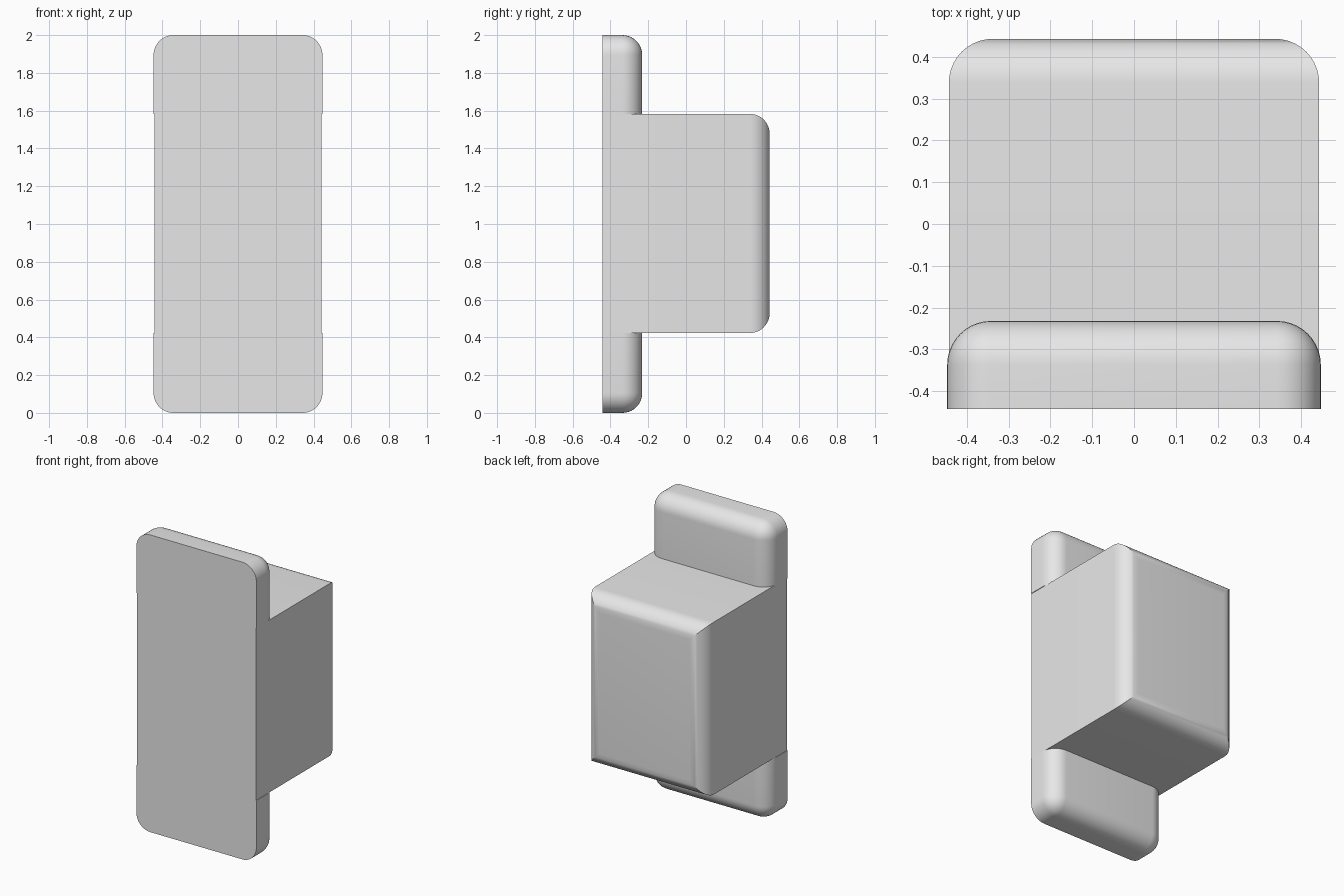
import bpy, bmesh
from mathutils import Vector

if "Cube" in bpy.data.objects:
    bpy.data.objects.remove(bpy.data.objects["Cube"], do_unlink=True)

# Single plain grey material
grey = bpy.data.materials.new("plain_grey")
grey.use_nodes = True
grey.diffuse_color = (0.8, 0.8, 0.8, 1)
grey.node_tree.nodes["Principled BSDF"].inputs["Base Color"].default_value = (0.8, 0.8, 0.8, 1)


def rounded_block(name, low, high, radius, is_round):
    """Box between two corners; edges whose midpoint passes is_round are bevelled."""
    low, high = Vector(low), Vector(high)
    size, centre = high - low, (low + high) / 2
    bm = bmesh.new()
    bmesh.ops.create_cube(bm, size=2)
    # Unit midpoints tell which sides an edge lies on
    edges = [e for e in bm.edges if is_round((e.verts[0].co + e.verts[1].co) / 2)]
    for v in bm.verts:
        v.co = Vector(c + p * s / 2 for c, p, s in zip(centre, v.co, size))
    bmesh.ops.bevel(bm, geom=edges, offset=radius, segments=10,
                    profile=0.5, affect='EDGES', clamp_overlap=True)
    bmesh.ops.recalc_face_normals(bm, faces=bm.faces)
    mesh = bpy.data.meshes.new(name)
    bm.to_mesh(mesh)
    bm.free()
    mesh.materials.append(grey)
    obj = bpy.data.objects.new(name, mesh)
    bpy.context.collection.objects.link(obj)
    bpy.ops.object.select_all(action='DESELECT')
    obj.select_set(True)
    bpy.context.view_layer.objects.active = obj
    bpy.ops.object.shade_smooth_by_angle()
    return obj


FRONT = -0.443
BODY_LOW, BODY_HIGH = 0.423, 1.583

# Deep middle body, rounded only around its back face
rounded_block("body", (-0.443, FRONT, BODY_LOW), (0.443, 0.443, BODY_HIGH), 0.105,
              lambda m: m.y > 0.5)


# Flange tabs above and below: rounded at the back and outer corners, flat in front
def tab_rule(outer):
    return lambda m: m.z * outer > -0.5 and (m.y > 0.5 or (abs(m.y) < 0.5 and m.z * outer > 0.5))


rounded_block("upper_tab", (-0.447, FRONT, BODY_HIGH), (0.447, -0.232, 2), 0.105, tab_rule(1))
rounded_block("lower_tab", (-0.447, FRONT, 0), (0.447, -0.232, BODY_LOW), 0.105, tab_rule(-1))
